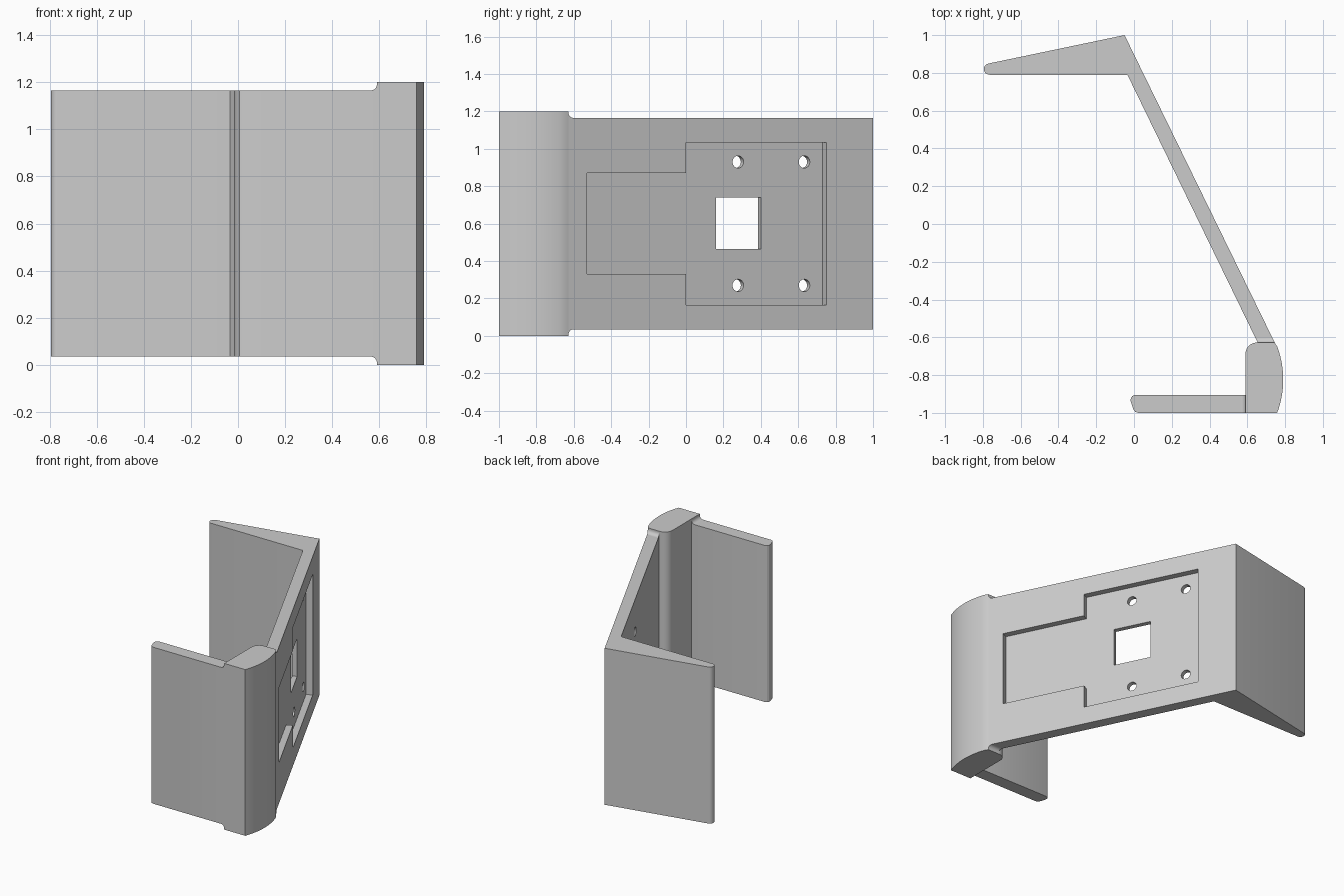
import bpy, bmesh, math
from mathutils import Matrix, Vector

cube = bpy.data.objects.get("Cube")
if cube:
    bpy.data.objects.remove(cube, do_unlink=True)

grey = bpy.data.materials.new("light grey")
grey.use_nodes = True
grey.diffuse_color = (0.6, 0.6, 0.6, 1)
grey.node_tree.nodes["Principled BSDF"].inputs["Base Color"].default_value = (0.6, 0.6, 0.6, 1)

HEIGHT, INSET = 1.2, 0.035
LOW, HIGH = INSET, HEIGHT - INSET


def arc(cx, cy, r, start, end, n=10):
    angles = [math.radians(start + (end - start) * i / n) for i in range(n + 1)]
    return [(cx + r * math.cos(a), cy + r * math.sin(a)) for a in angles]


def loft(name, ring_a, ring_b):
    """Solid between two matching rings of points."""
    bm = bmesh.new()
    a = [bm.verts.new(p) for p in ring_a]
    b = [bm.verts.new(p) for p in ring_b]
    bm.faces.new(a)
    bm.faces.new(b)
    for i in range(len(a)):
        j = (i + 1) % len(a)
        bm.faces.new((a[i], a[j], b[j], b[i]))
    bmesh.ops.recalc_face_normals(bm, faces=bm.faces)
    mesh = bpy.data.meshes.new(name)
    bm.to_mesh(mesh)
    bm.free()
    mesh.materials.append(grey)
    obj = bpy.data.objects.new(name, mesh)
    bpy.context.collection.objects.link(obj)
    return obj


def prism(name, outline, low, high):
    return loft(name, [(x, y, low) for x, y in outline], [(x, y, high) for x, y in outline])


# Slanted plate with the tapered rear arm
OUT_TOP, OUT_LOW = Vector((-0.05, 1, 0)), Vector((0.745, -0.628, 0))
IN_TOP, IN_LOW = Vector((-0.035, 0.79, 0)), Vector((0.655, -0.628, 0))
tip = arc(-0.765, 0.82, 0.03, 102, 270)
plate = prism("plate_and_rear_arm",
              [OUT_LOW[:2], OUT_TOP[:2]] + tip + [IN_TOP[:2], IN_LOW[:2]], LOW, HIGH)

# Cutters in the frame of the plate's outer face
along = (OUT_TOP - OUT_LOW).normalized()
normal = along.cross(Vector((0, 0, 1)))
origin = OUT_LOW + along * (-OUT_LOW.y / along.y)
frame = Matrix((along, (0, 0, 1), normal)).transposed().to_4x4()
frame.translation = origin


def cut(outline, depth):
    cutter = prism("cutter", outline, -depth, 0.05)
    cutter.matrix_world = frame
    cutter.hide_render = True
    bpy.context.view_layer.update()
    mod = plate.modifiers.new("cut", "BOOLEAN")
    mod.operation, mod.solver, mod.object = "DIFFERENCE", "EXACT", cutter
    with bpy.context.temp_override(object=plate, active_object=plate):
        bpy.ops.object.modifier_apply(modifier=mod.name)
    bpy.data.objects.remove(cutter, do_unlink=True)


end, step, start = 0.75 / along.y, 0, -0.53 / along.y
cut([(start, 0.33), (step, 0.33), (step, 0.165), (end, 0.165),
     (end, 1.035), (step, 1.035), (step, 0.87), (start, 0.87)], 0.045)
cut([(0.2, 0.465), (0.468, 0.465), (0.468, 0.74), (0.2, 0.74)], 0.2)
for t in (0.332, 0.726):
    for z in (0.27, 0.93):
        cut(arc(t, z, 0.033, 0, 345, 23), 0.2)

# Full height corner post with a bowed outer side
bow = arc(0.29, -0.824, 0.5, -20.5, 23, 16)
post = prism("corner_post", [(0.59, -1), (0.758, -1)] + bow[1:-1] + [(0.745, -0.628)]
             + arc(0.65, -0.688, 0.06, 90, 180), 0, HEIGHT)

# Front arm with a rounded tip
front_arm = prism("front_arm",
                  [(0.59, -1), (0.59, -0.905), (0.005, -0.905), (-0.009, -0.911), (-0.017, -0.922),
                   (-0.018, -0.938), (-0.004, -0.98), (0.006, -0.994), (0.022, -1)], LOW, HIGH)

# Concave fillets where the arm and plate meet the taller post
parts = [plate, post, front_arm]
R = 0.027


def on_line(top, low, y, z):
    p = low + (top - low) * ((y - low.y) / (top.y - low.y))
    return (p.x, y, z)


for side, flip in (("upper", False), ("lower", True)):
    curve = [(0, HEIGHT)] + arc(R, HIGH + R, R, 180, 270, 8) + [(0, HIGH)]
    if flip:
        curve = [(d, HEIGHT - z) for d, z in curve]
    parts.append(loft(side + "_arm_fillet", [(0.59 - d, -1, z) for d, z in curve],
                      [(0.59 - d, -0.905, z) for d, z in curve]))
    parts.append(loft(side + "_plate_fillet",
                      [on_line(OUT_TOP, OUT_LOW, -0.628 + d, z) for d, z in curve],
                      [on_line(IN_TOP, IN_LOW, -0.628 + d, z) for d, z in curve]))

# Smooth curves, crisp edges
for obj in parts:
    obj.data.shade_smooth()
    obj.data.set_sharp_from_angle(angle=math.radians(25))
